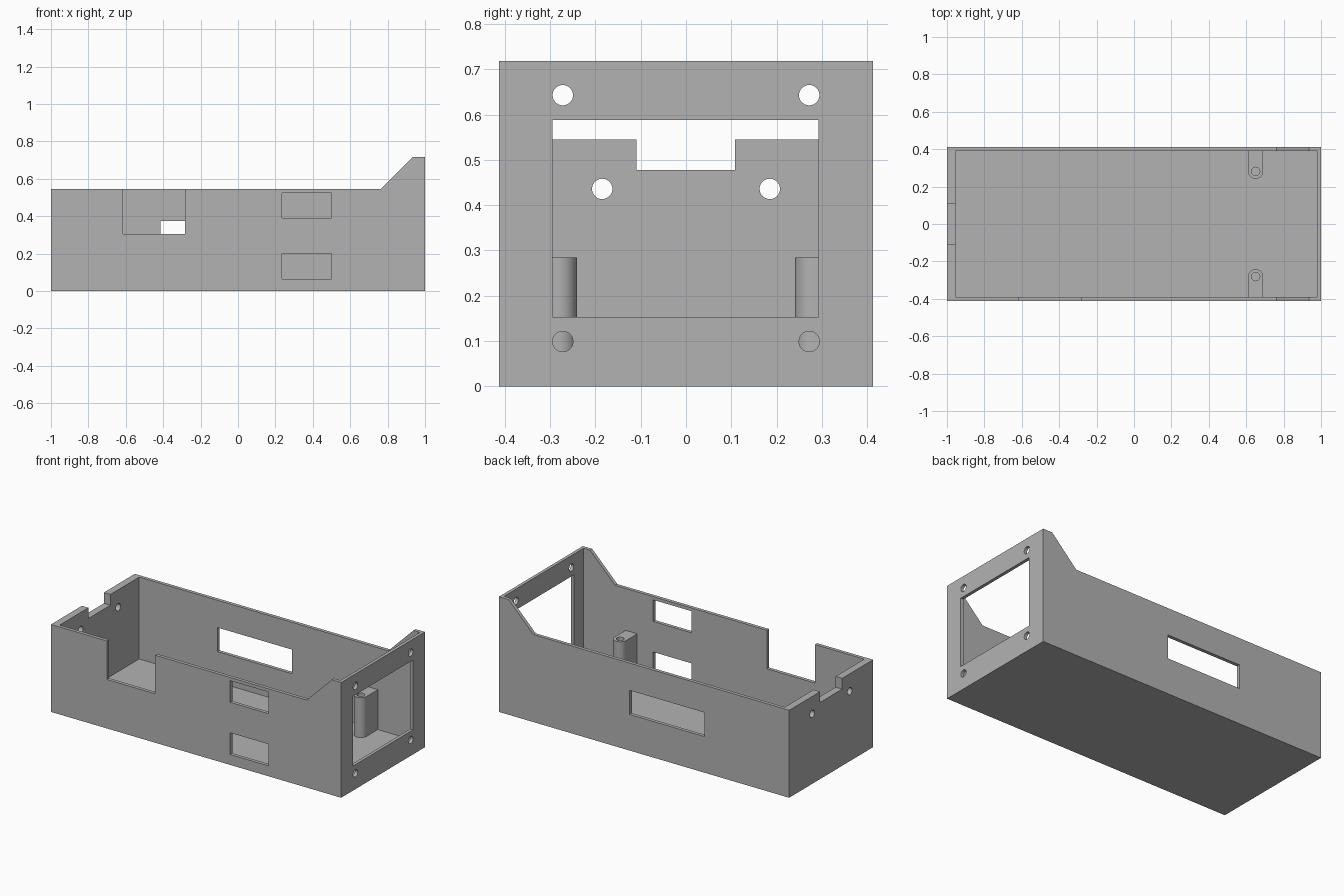
import bpy, bmesh, math
from mathutils import Matrix, Vector

if "Cube" in bpy.data.objects:
    bpy.data.objects.remove(bpy.data.objects["Cube"])

grey = bpy.data.materials.new("plain grey")
grey.use_nodes = True
grey.diffuse_color = (0.45, 0.45, 0.45, 1)
grey.node_tree.nodes["Principled BSDF"].inputs["Base Color"].default_value = (0.45, 0.45, 0.45, 1)


def make(name, bm):
    bmesh.ops.recalc_face_normals(bm, faces=bm.faces)
    mesh = bpy.data.meshes.new(name)
    bm.to_mesh(mesh)
    bm.free()
    mesh.materials.append(grey)
    obj = bpy.data.objects.new(name, mesh)
    bpy.context.collection.objects.link(obj)
    return obj


def extrude(name, points, direction):
    """Closed outline extruded along a vector."""
    bm = bmesh.new()
    face = bm.faces.new([bm.verts.new(p) for p in points])
    moved = bmesh.ops.extrude_face_region(bm, geom=[face])["geom"]
    verts = [v for v in moved if isinstance(v, bmesh.types.BMVert)]
    bmesh.ops.translate(bm, verts=verts, vec=Vector(direction))
    return make(name, bm)


def box(name, x, y, z, floor_fillet=0):
    bm = bmesh.new()
    bmesh.ops.create_cube(bm, size=1)
    for v in bm.verts:
        v.co = Vector(r[0] if c < 0 else r[1] for c, r in zip(v.co, (x, y, z)))
    if floor_fillet:
        edges = [e for e in bm.edges if all(v.co.z == min(z) for v in e.verts)]
        bmesh.ops.bevel(bm, geom=edges, offset=floor_fillet, segments=3,
                        profile=0.5, affect='EDGES')
    return make(name, bm)


def cylinder(name, centre, radius, depth, axis):
    bm = bmesh.new()
    turn = Matrix.Rotation(math.pi / 2, 4, 'Y') if axis == 'X' else Matrix()
    bmesh.ops.create_cone(bm, cap_ends=True, segments=40, radius1=radius, radius2=radius,
                          depth=depth, matrix=Matrix.Translation(centre) @ turn)
    return make(name, bm)


def cut(target, cutter):
    mod = target.modifiers.new("cut", 'BOOLEAN')
    mod.operation = 'DIFFERENCE'
    mod.solver = 'EXACT'
    mod.object = cutter
    bpy.context.view_layer.objects.active = target
    bpy.ops.object.modifier_apply(modifier=mod.name)
    bpy.data.objects.remove(cutter)


def finish(obj):
    bpy.ops.object.select_all(action='DESELECT')
    obj.select_set(True)
    bpy.context.view_layer.objects.active = obj
    bpy.ops.object.shade_smooth_by_angle(angle=math.radians(35))


# Case shell: side outline with raised end, hollowed out
W = 0.4125
outline = [(-1, 0), (1, 0), (1, 0.718), (0.935, 0.718), (0.762, 0.545), (-1, 0.545)]
case = extrude("case", [(x, -W, z) for x, z in outline], (0, 2 * W, 0))
cut(case, box("cavity", (-0.955, 0.98), (-0.391, 0.391), (0.035, 1), 0.01))

# Front side: notch and two ports
cut(case, box("front_notch", (-0.615, -0.283), (-0.5, -0.3), (0.305, 0.8)))
for z in ((0.39, 0.525), (0.065, 0.2)):
    cut(case, box("front_port", (0.235, 0.5), (-0.5, -0.3), z))

# Rear side: long port
cut(case, box("rear_port", (-0.415, 0.1), (0.3, 0.5), (0.225, 0.375)))

# Tall end: display window; low end: cable notch
cut(case, box("end_window", (0.9, 1.1), (-0.295, 0.293), (0.153, 0.588)))
cut(case, box("cable_notch", (-1.1, -0.9), (-0.109, 0.108), (0.478, 0.8)))

# Screw holes in both ends
for side in (-1, 1):
    for x, y, z in ((1, 0.272, 0.643), (1, 0.272, 0.099), (-1, 0.185, 0.436)):
        cut(case, cylinder("screw_hole", (x, side * y, z), 0.0225, 0.2, 'X'))
finish(case)

# Mounting posts, rounded on the inner side and joined to the long walls
for side, label in ((-1, "front"), (1, "rear")):
    arc = [math.pi * i / 24 for i in range(25)]
    ring = [(0.65 + 0.04 * math.cos(a), side * (0.281 - 0.04 * math.sin(a)), 0.02) for a in arc]
    ring += [(0.61, side * 0.4, 0.02), (0.69, side * 0.4, 0.02)]
    post = extrude(label + "_post", ring, (0, 0, 0.264))
    cut(post, cylinder("post_hole", (0.65, side * 0.281, 0.2), 0.0225, 0.3, 'Z'))
    finish(post)
